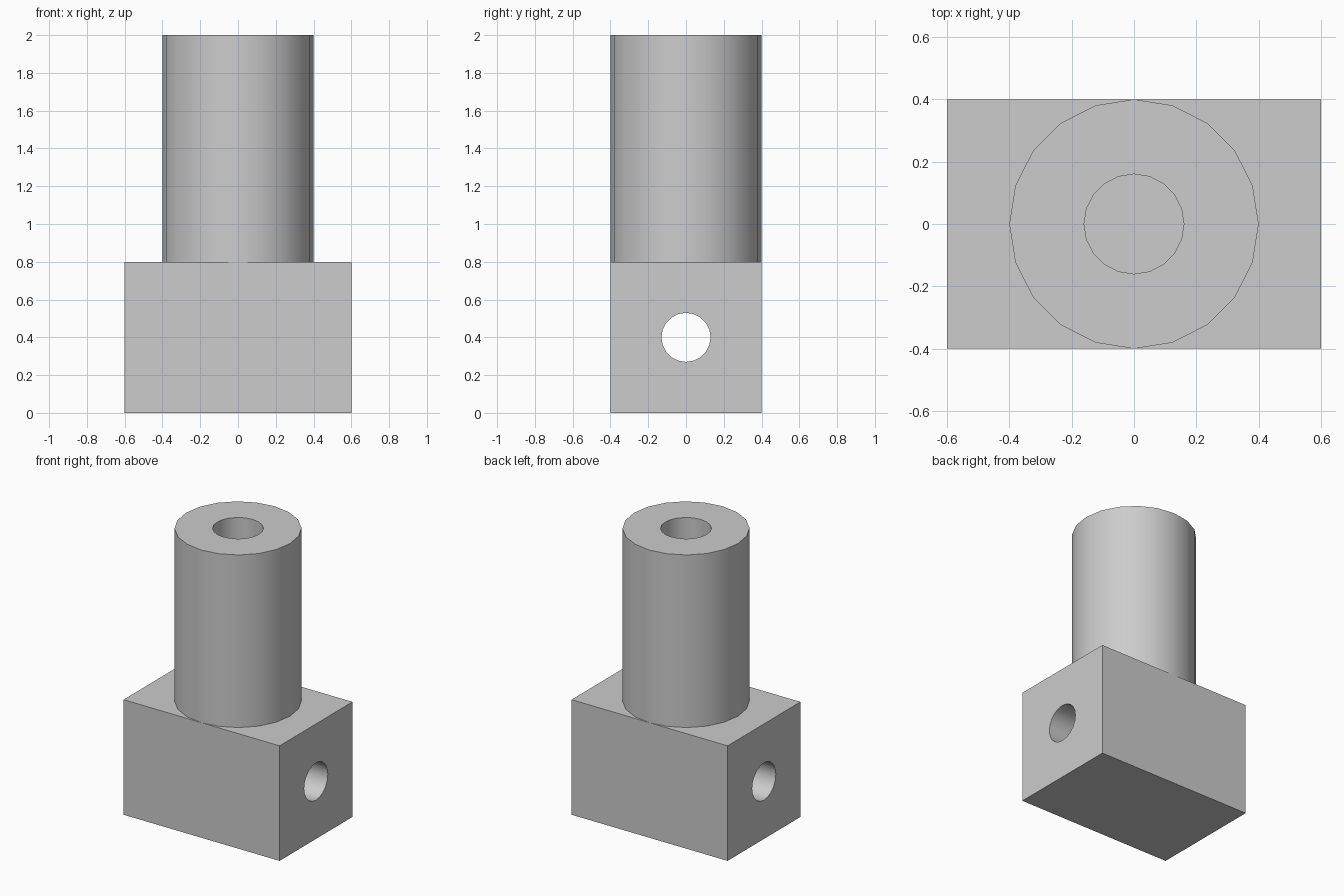
import bpy, bmesh, math

if "Cube" in bpy.data.objects:
    bpy.data.objects.remove(bpy.data.objects["Cube"])

grey = bpy.data.materials.new("light grey")
grey.diffuse_color = (0.604, 0.604, 0.604, 1)
grey.use_nodes = True
grey.node_tree.nodes["Principled BSDF"].inputs["Base Color"].default_value = grey.diffuse_color
SIDES = 20


def finish(obj):
    """Make smooth walls while keeping hard edges."""
    bpy.ops.object.select_all(action='DESELECT')
    obj.select_set(True)
    bpy.context.view_layer.objects.active = obj
    bpy.ops.object.shade_smooth_by_angle(angle=math.radians(30))


# Block base
bpy.ops.mesh.primitive_cube_add(size=1, location=(0, 0, 0.4))
block = bpy.context.object
block.name = "block"
block.scale = (1.2, 0.8, 0.8)
bpy.ops.object.transform_apply(location=True, scale=True)
block.data.materials.append(grey)

# Cross hole drilled along x
bpy.ops.mesh.primitive_cylinder_add(vertices=SIDES, radius=0.13, depth=1.6,
                                    location=(0, 0, 0.4),
                                    rotation=(0, math.pi / 2, 0))
drill = bpy.context.object
drill.name = "cross_hole_cutter"
drill.data.materials.append(grey)
cut = block.modifiers.new("cross_hole", 'BOOLEAN')
cut.operation = 'DIFFERENCE'
cut.solver = 'EXACT'
cut.object = drill
bpy.context.view_layer.objects.active = block
bpy.ops.object.modifier_apply(modifier=cut.name)
bpy.data.objects.remove(drill)
finish(block)

# Hollow post: wall profile swept around z, standing on the block
bm = bmesh.new()
profile = [(0.4, 0.8), (0.4, 2.0), (0.16, 2.0), (0.16, 0.8)]
rings = [[bm.verts.new((r * math.cos(2 * math.pi * i / SIDES),
                        r * math.sin(2 * math.pi * i / SIDES), z))
          for i in range(SIDES)] for r, z in profile]
for low, high in zip(rings, rings[1:]):
    for i in range(SIDES):
        j = (i + 1) % SIDES
        bm.faces.new((low[i], low[j], high[j], high[i]))
mesh = bpy.data.meshes.new("post")
bm.to_mesh(mesh)
bm.free()
post = bpy.data.objects.new("post", mesh)
bpy.context.collection.objects.link(post)
mesh.materials.append(grey)
finish(post)
